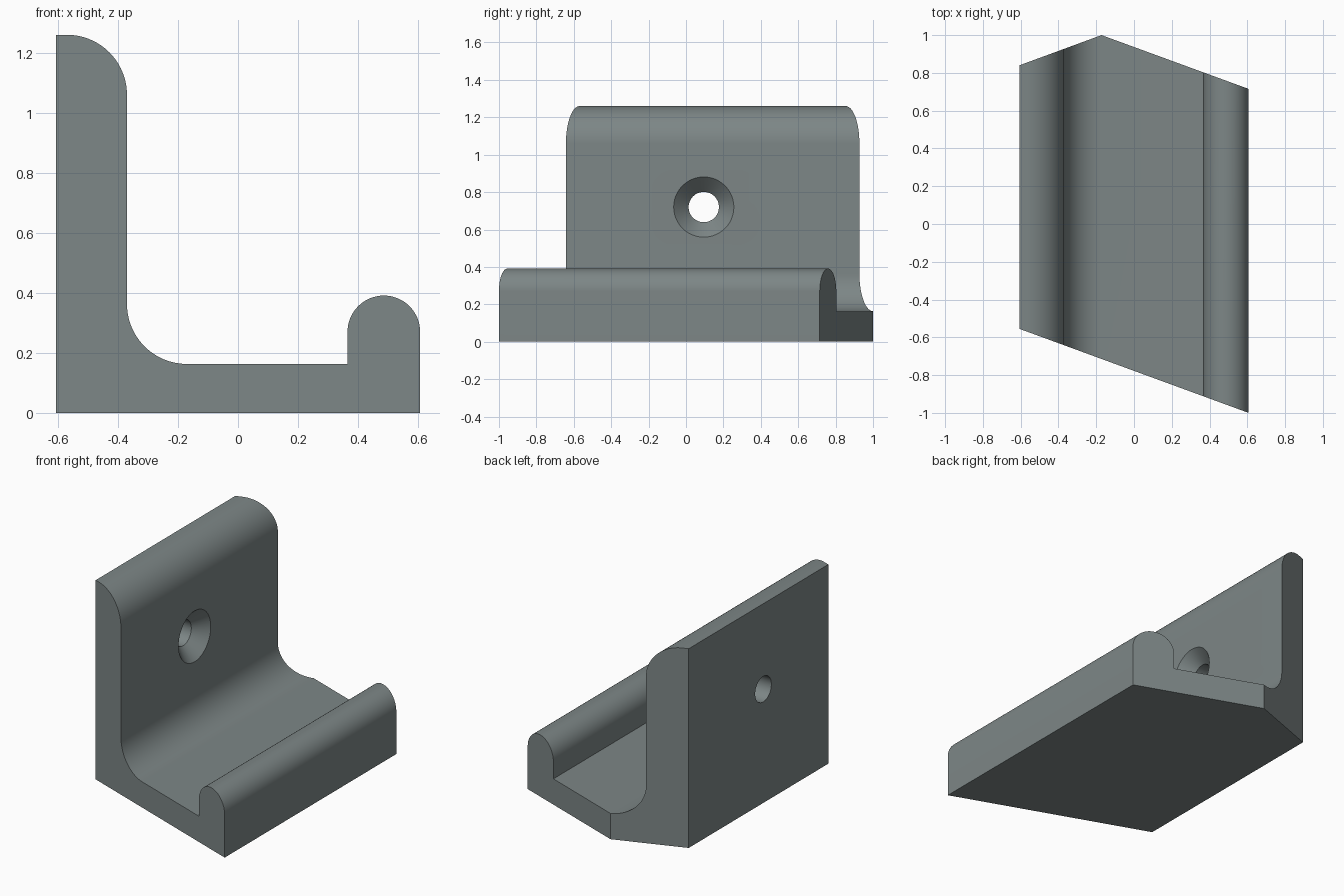
import bpy, bmesh, math
from mathutils import Matrix

if "Cube" in bpy.data.objects:
    bpy.data.objects.remove(bpy.data.objects["Cube"])


def arc(cx, cz, r, a0, a1, n):
    """Points of a circular arc, angles in degrees."""
    return [(cx + r * math.cos(math.radians(a0 + (a1 - a0) * i / n)),
             cz + r * math.sin(math.radians(a0 + (a1 - a0) * i / n))) for i in range(n + 1)]


def make_object(name, bm):
    bmesh.ops.recalc_face_normals(bm, faces=bm.faces[:])
    mesh = bpy.data.meshes.new(name)
    bm.to_mesh(mesh)
    bm.free()
    ob = bpy.data.objects.new(name, mesh)
    bpy.context.collection.objects.link(ob)
    return ob


def prism(name, pts, offset):
    """Extrude a closed outline along the offset vector."""
    bm = bmesh.new()
    face = bm.faces.new([bm.verts.new(p) for p in pts])
    ext = bmesh.ops.extrude_face_region(bm, geom=[face])
    bmesh.ops.translate(bm, vec=offset,
                        verts=[v for v in ext["geom"] if isinstance(v, bmesh.types.BMVert)])
    return make_object(name, bm)


# Bracket cross-section: back plate, inner fillet, floor, rounded lip
profile = [(-0.607, 0), (0.607, 0)]
profile += arc(0.486, 0.27, 0.121, 0, 180, 32)
profile += [(0.365, 0.163)]
profile += arc(-0.17, 0.363, 0.20, 270, 180, 24)
profile += arc(-0.57, 1.06, 0.20, 0, 90, 24)
profile += [(-0.607, 1.26)]
bracket = prism("hook_bracket", [(x, -1.2, z) for x, z in profile], (0, 2.4, 0))

# Plan outline that gives the slanted ends
plan = [(-0.607, -0.555), (0.607, -1.0), (0.607, 0.715), (-0.172, 1.0), (-0.607, 0.84)]
# Side edges run slightly past the bracket so only the ends are cut
slope_f, slope_b = -0.445 / 1.214, 0.16 / 0.435
slope_r = -0.285 / 0.779
e = 0.1
plan = [(-0.607 - e, -0.555 - e * slope_f), (0.607 + e, -1.0 + e * slope_f),
        (0.607 + e, 0.715 + e * slope_r), (-0.172, 1.0), (-0.607 - e, 0.84 - e * slope_b)]
plan_cutter = prism("plan_cutter", [(x, y, -0.2) for x, y in plan], (0, 0, 1.8))

# Countersunk screw hole: outline of radius against x, spun around the hole axis
bm = bmesh.new()
rings = []
N = 48
for x, r in [(-0.8, 0.081), (-0.45, 0.081), (-0.37, 0.161), (-0.25, 0.281)]:
    rings.append([bm.verts.new((x, 0.095 + r * math.cos(2 * math.pi * i / N),
                                0.72 + r * math.sin(2 * math.pi * i / N))) for i in range(N)])
for a, b in zip(rings, rings[1:]):
    for i in range(N):
        j = (i + 1) % N
        bm.faces.new((a[i], a[j], b[j], b[i]))
bm.faces.new(rings[0])
bm.faces.new(rings[-1])
hole_cutter = make_object("hole_cutter", bm)

# Cut the slanted ends and the hole
bpy.context.view_layer.objects.active = bracket
bracket.select_set(True)
for cutter, op in [(plan_cutter, 'INTERSECT'), (hole_cutter, 'DIFFERENCE')]:
    mod = bracket.modifiers.new(cutter.name, 'BOOLEAN')
    mod.object, mod.operation, mod.solver = cutter, op, 'EXACT'
    bpy.ops.object.modifier_apply(modifier=mod.name)
for cutter in (plan_cutter, hole_cutter):
    bpy.data.objects.remove(cutter)

# Single grey finish
mat = bpy.data.materials.new("slate_grey")
mat.diffuse_color = (0.205, 0.24, 0.24, 1)
mat.use_nodes = True
mat.node_tree.nodes["Principled BSDF"].inputs["Base Color"].default_value = mat.diffuse_color
bracket.data.materials.clear()
bracket.data.materials.append(mat)
for p in bracket.data.polygons:
    p.material_index = 0
bpy.ops.object.shade_smooth_by_angle(angle=math.radians(30))
